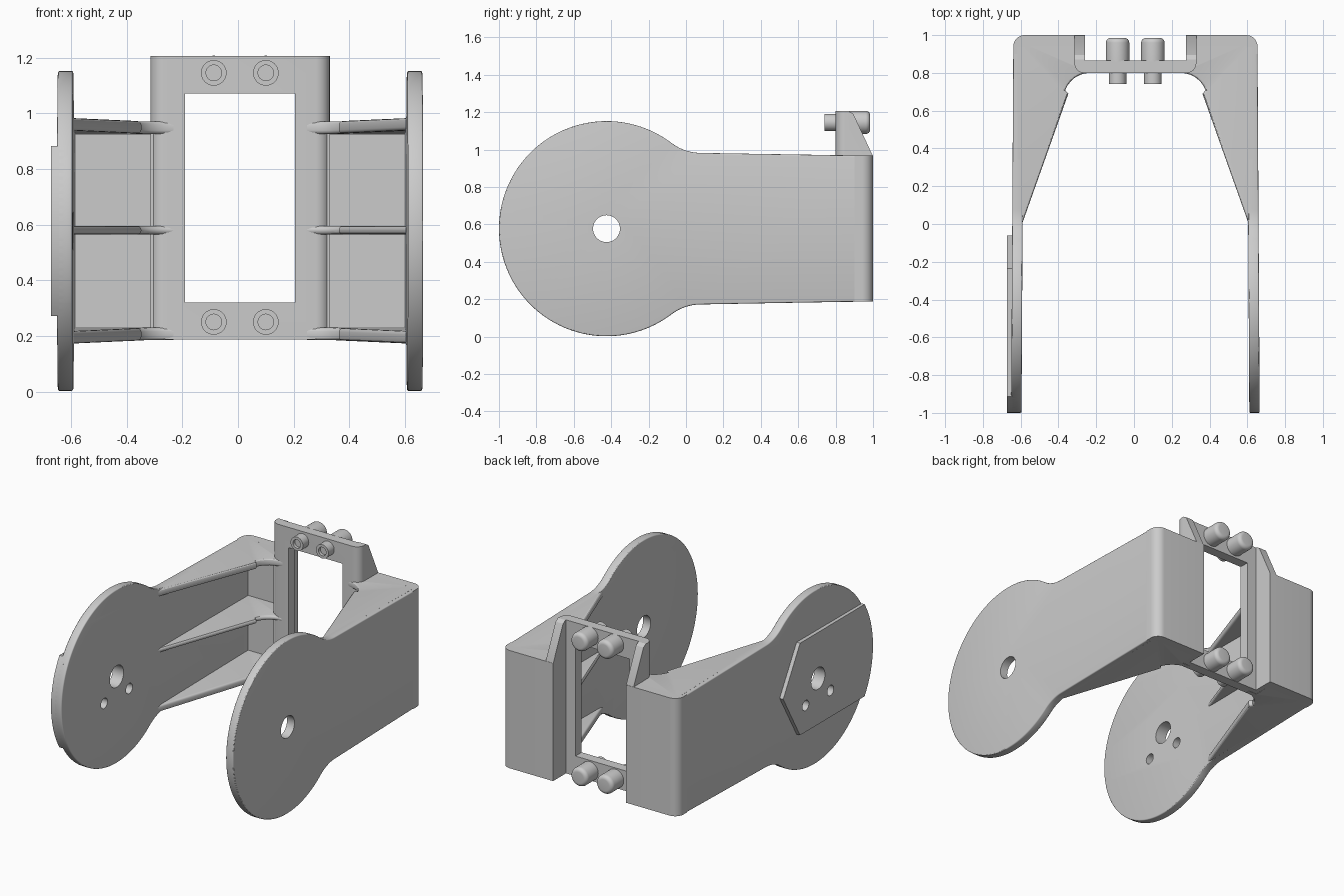
import bpy, bmesh, math
from mathutils import Vector

if "Cube" in bpy.data.objects:
    bpy.data.objects.remove(bpy.data.objects["Cube"], do_unlink=True)

CX = 0.0075            # symmetry plane of the bracket
HY, HZ, R = -0.425, 0.577, 0.575   # pivot centre and disc radius
Z0, Z1 = 0.187, 0.968  # bottom and top of the arms at the back
parts = []

grey = bpy.data.materials.new("plain grey")
grey.use_nodes = True
grey.diffuse_color = (0.6, 0.6, 0.6, 1)
grey.node_tree.nodes["Principled BSDF"].inputs["Base Color"].default_value = (0.6, 0.6, 0.6, 1)


def finish(name, bm):
    bmesh.ops.recalc_face_normals(bm, faces=bm.faces)
    mesh = bpy.data.meshes.new(name)
    bm.to_mesh(mesh)
    bm.free()
    mesh.materials.append(grey)
    ob = bpy.data.objects.new(name, mesh)
    bpy.context.collection.objects.link(ob)
    parts.append(ob)
    return ob


def prism(name, pts, axis, lo, hi, side=1, bevel=0, pick=None, warp=None):
    """Extrude a 2D outline along an axis; side mirrors it about the centre plane."""
    place = {"x": lambda u, v, d: (d, u, v),
             "y": lambda u, v, d: (u, d, v),
             "z": lambda u, v, d: (u, v, d)}[axis]
    bm = bmesh.new()
    rings = [[bm.verts.new(place(u, v, d)) for u, v in pts] for d in (lo, hi)]
    n = len(pts)
    for ring in rings:
        bm.faces.new(ring)
    for i in range(n):
        j = (i + 1) % n
        bm.faces.new((rings[0][i], rings[0][j], rings[1][j], rings[1][i]))
    bmesh.ops.recalc_face_normals(bm, faces=bm.faces)
    if bevel:
        edges = [e for e in bm.edges if pick(*[v.co for v in e.verts])]
        bmesh.ops.bevel(bm, geom=edges, offset=bevel, segments=3, profile=0.5, affect="EDGES")
    for v in bm.verts:
        if warp:
            v.co = warp(v.co)
        v.co.x = CX + side * v.co.x
    return finish(name, bm)


def cut(ob, cutter):
    mod = ob.modifiers.new("cut", "BOOLEAN")
    mod.operation = "DIFFERENCE"
    mod.object = cutter
    bpy.context.view_layer.objects.active = ob
    bpy.ops.object.modifier_apply(modifier=mod.name)
    parts.remove(cutter)
    bpy.data.objects.remove(cutter, do_unlink=True)


def arc(cu, cv, r, a0, a1, n):
    return [(cu + r * math.cos(math.radians(a0 + (a1 - a0) * i / n)),
             cv + r * math.sin(math.radians(a0 + (a1 - a0) * i / n))) for i in range(n + 1)]


def pointed(half, tip, front):
    """Strip with a 60 degree pointed rear end, closed by the front outline."""
    shoulder = tip - half / math.tan(math.radians(60))
    return [(shoulder, HZ - half), (tip, HZ), (shoulder, HZ + half)] + front


# Keyhole outline of an arm: disc, neck fillets, slightly tapered arm
neck, fr = 0.405, 0.26
fy = HY + math.sqrt((R + fr) ** 2 - (neck + fr) ** 2)
ang = math.degrees(math.asin((neck + fr) / (R + fr)))
upper = arc(fy, HZ + neck + fr, fr, 270, 180 + ang, 10)
lower = [(y, 2 * HZ - z) for y, z in reversed(upper)]
keyhole = ([(0.9, Z0), (0.9, Z1)] + upper
           + arc(HY, HZ, R, ang, 360 - ang, 96)[1:-1] + lower)

# Plan outlines, drawn for the +x side
corner = ([(0.6465, 0.9)] + arc(0.5865, 0.94, 0.06, 0, 90, 8)
          + [(0.2675, 1.0), (0.2675, 0.82), (0.3225, 0.82), (0.3225, 0.94), (0.5915, 0.94), (0.5915, 0.9)])
rib_front = [(0.6, 0.0), (0.355, 0.69)] + arc(0.24, 0.66, 0.14, 20, 90, 6)
rib = [(0.625, 0.0)] + rib_front + [(0.24, 0.83), (0.3, 0.83), (0.3, 0.97), (0.625, 0.97)]


def rim(a, b):
    return abs(a.x - b.x) < 1e-5 and min(a.y, b.y) < 0.89


def rib_edge(a, b):
    return abs(a.z - b.z) < 1e-5 and max(a.y, b.y) < 0.805 and max(a.x, b.x) < 0.61


for side, word in ((1, "left"), (-1, "right")):
    plate = prism(word + "_arm_plate", keyhole, "x", 0.597, 0.652, side, 0.007, rim,
                  lambda c: Vector((c.x - 0.006 * c.y, c.y, c.z)))
    prism(word + "_back_corner", corner, "z", Z0, Z1, side)
    # Stiffening ribs; the outer two follow the taper of the arm
    for level, lo, hi, slope in (("top", 0.922, Z1 - 0.001, 0.016),
                                 ("middle", 0.565, 0.595, 0),
                                 ("bottom", Z0 + 0.001, 0.233, -0.016)):
        prism(f"{word}_{level}_rib", rib, "z", lo, hi, side, 0.013, rib_edge,
              lambda c: Vector((c.x, c.y, c.z + slope * (1 - c.y))))
    holes = [(0, 0, 0.072)]
    targets = [plate]
    if side < 0:
        # Raised outer pad, matching inner recess and four screw holes
        a = math.degrees(math.asin(0.305 / R))
        pad = prism("right_outer_pad", pointed(0.305, -0.06, arc(HY, HZ, R, 180 - a, 180 + a, 24)),
                    "x", 0.635, 0.679, side)
        targets.append(pad)
        cut(plate, prism("recess_cutter", pointed(0.26, -0.112, [(-1.1, HZ + 0.26), (-1.1, HZ - 0.26)]),
                         "x", 0.5, 0.6225, side))
        holes += [(dy, dz, 0.034) for dy in (-0.13, 0.13) for dz in (-0.13, 0.13)]
    for target in targets:
        for dy, dz, r in holes:
            cut(target, prism("hole_cutter", arc(HY + dy, HZ + dz, r, 0, 360, 32)[:-1], "x", 0.5, 0.8, side))

# Central U-shaped frame with sloped ears and a window
half_u = arc(0.2725, 0.85, 0.05, 270, 360, 6) + [(0.3225, 0.998), (0.2675, 0.998), (0.2675, 0.865)]
channel = half_u + [(-x, y) for x, y in reversed(half_u)]
frame = prism("centre_frame", channel, "z", Z0, 1.205)
cut(frame, prism("ear_cutter", [(0.998, Z1), (1.1, Z1), (1.1, 1.3), (0.87, 1.3), (0.87, 1.205), (0.895, 1.19)],
                 "x", -0.5, 0.5))
cut(frame, prism("window_cutter", [(-0.198, 0.32), (0.198, 0.32), (0.198, 1.07), (-0.198, 1.07)],
                 "y", 0.7, 0.9))

# Round-headed bolts through the frame
bolt = ([(0, 0.74 + 0.02), (0.028, 0.76), (0.028, 0.74), (0.046, 0.74), (0.046, 0.86), (0.062, 0.86)]
        + arc(0.037, 0.96, 0.025, 0, 90, 6) + [(0, 0.985)])
for level, z in (("top", 1.145), ("bottom", 0.25)):
    for word, x in (("left", 0.1), ("right", -0.087)):
        bm = bmesh.new()
        vs = [bm.verts.new((x + r, y, z)) for r, y in bolt]
        es = [bm.edges.new(p) for p in zip(vs, vs[1:])]
        bmesh.ops.spin(bm, geom=vs + es, cent=(x, 0, z), axis=(0, 1, 0), angle=2 * math.pi, steps=32)
        bmesh.ops.remove_doubles(bm, verts=bm.verts, dist=1e-5)
        finish(f"{level}_{word}_bolt", bm)

# Smooth round surfaces, keep sharp edges
bpy.ops.object.select_all(action="DESELECT")
for ob in parts:
    ob.select_set(True)
bpy.context.view_layer.objects.active = frame
bpy.ops.object.shade_smooth_by_angle(angle=math.radians(30))
